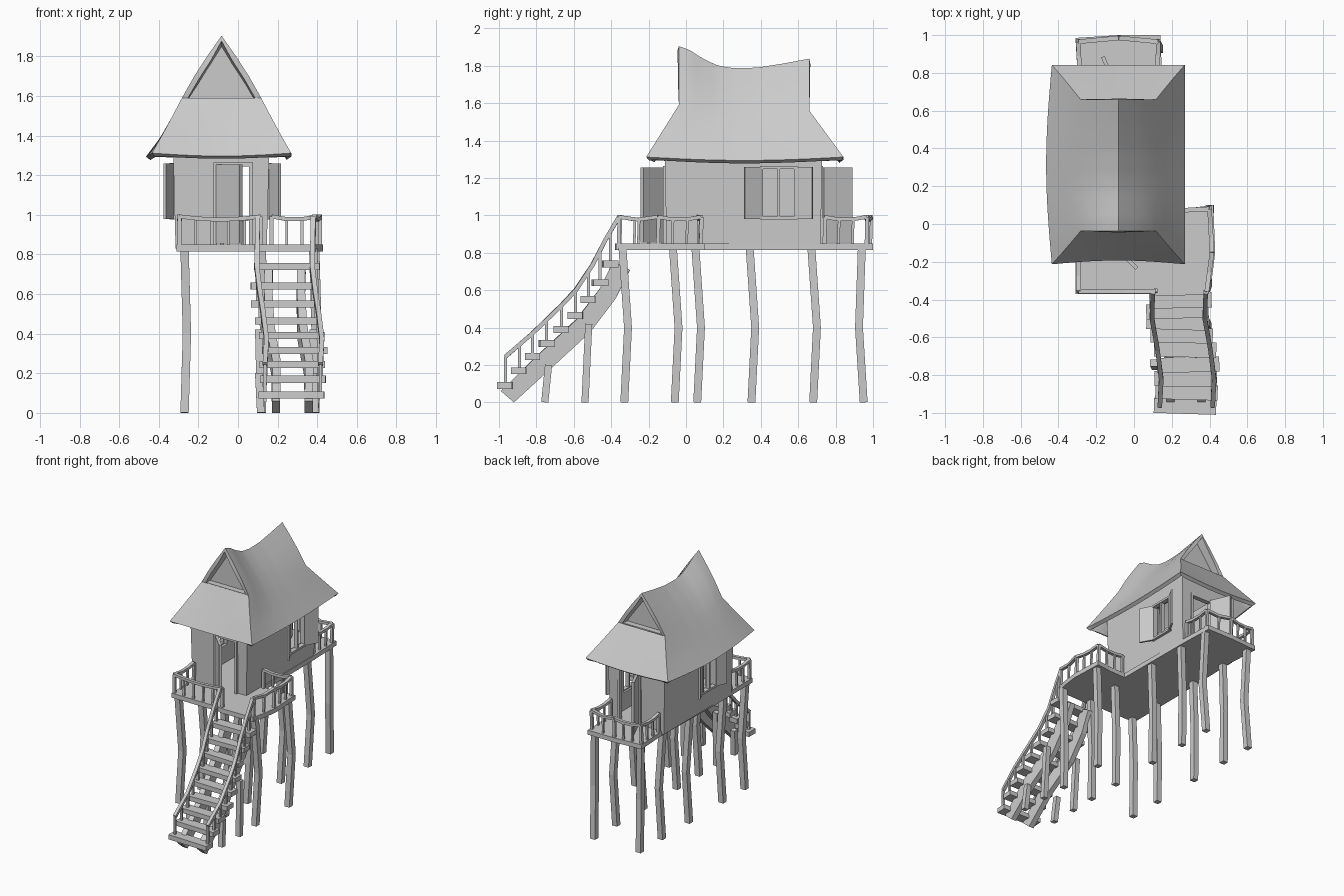
import bpy, bmesh, math, random
from mathutils import Vector, Matrix

if "Cube" in bpy.data.objects:
    bpy.data.objects.remove(bpy.data.objects["Cube"])

random.seed(4)


def interp(tbl, t):
    """Piecewise-linear lookup in (t, value) pairs."""
    for (a, va), (b, vb) in zip(tbl, tbl[1:]):
        if t <= b:
            return va + (vb - va) * max(0, (t - a) / (b - a))
    return tbl[-1][1]


def make(name, bm):
    bmesh.ops.recalc_face_normals(bm, faces=bm.faces[:])
    me = bpy.data.meshes.new(name)
    bm.to_mesh(me)
    bm.free()
    ob = bpy.data.objects.new(name, me)
    bpy.context.collection.objects.link(ob)
    return ob


def box(bm, lo, hi, turn=0):
    lo, hi = Vector(lo), Vector(hi)
    m = Matrix.Translation((lo + hi) / 2) @ Matrix.Rotation(turn, 4, 'Z') @ Matrix.Diagonal((*(hi - lo), 1))
    return bmesh.ops.create_cube(bm, size=1, matrix=m)['verts']


def sweep(bm, pts, w, h):
    """Rectangular bar along a path, cut off at the ground."""
    pts = [Vector(p) for p in pts]
    rings = []
    for i, p in enumerate(pts):
        t = (pts[min(i + 1, len(pts) - 1)] - pts[max(i - 1, 0)]).normalized()
        side = Vector((1, 0, 0)) if abs(t.z) > .9 else t.cross(Vector((0, 0, 1))).normalized()
        up = side.cross(t).normalized()
        ring = [p + side * a * w / 2 + up * b * h / 2 for a, b in ((-1, -1), (1, -1), (1, 1), (-1, 1))]
        rings.append([bm.verts.new((v.x, v.y, max(v.z, 0))) for v in ring])
    for a, b in zip(rings, rings[1:]):
        for k in range(4):
            bm.faces.new((a[k], a[k - 1], b[k - 1], b[k]))
    bm.faces.new(rings[0])
    bm.faces.new(rings[-1])


# Deck with the side wing
outline = [(-.31, -.37), (.1, -.37), (.12, -.38), (.39, -.375), (.415, -.27), (.43, -.15), (.425, -.03),
           (.42, .1), (.3, .085), (.155, .08), (.15, .73), (.14, 1), (-.08, 1), (-.31, .985), (-.295, .73), (-.31, .1)]
bm = bmesh.new()
face = bm.faces.new([bm.verts.new((x, y, .815)) for x, y in outline])
ext = bmesh.ops.extrude_face_region(bm, geom=[face])
bmesh.ops.translate(bm, vec=(0, 0, .035), verts=[v for v in ext['geom'] if isinstance(v, bmesh.types.BMVert)])
make("deck", bm)

# Bent piles
bm = bmesh.new()
piles = [(x, y) for x in (-.27, .12) for y in (-.33, -.06, .35, .68, .95)] + [(.39, .06), (.38, -.33)]
for x, y in piles:
    b = .02 if y < .9 else -.025
    sweep(bm, [(x, y, 0), (x + .012, y + b, .4), (x, y - .01, .83)], .042, .042)
for y, top in ((-.755, .2), (-.54, .42)):
    for x in (.115, .39):
        sweep(bm, [(x, y, 0), (x - .01, y + .02, top)], .038, .038)
make("piles", bm)

# Hollow walls with door and window openings
bm = bmesh.new()
for v in box(bm, (-.33, -.115, .83), (.16, .73, 1.42)):
    if v.co.z < 1:
        v.co.x = -.085 + (v.co.x + .085) * .94
        v.co.y = .31 + (v.co.y - .31) * .975
walls = make("walls", bm)
RW, LW = (.405, .585), (.12, .28)
for lo, hi in (((-.29, -.075, .85), (.12, .69, 1.6)), ((-.11, -.3, .85), (.065, 0, 1.25)),
               ((-.105, .6, .85), (.065, .9, 1.25)), ((.05, RW[0], .985), (.3, RW[1], 1.255)),
               ((-.5, LW[0], .985), (-.2, LW[1], 1.255))):
    bm = bmesh.new()
    box(bm, lo, hi)
    cutter = make("cutter", bm)
    cutter.hide_render = True
    mod = walls.modifiers.new("cut", 'BOOLEAN')
    mod.operation, mod.object, mod.solver = 'DIFFERENCE', cutter, 'EXACT'
    bpy.context.view_layer.objects.active = walls
    bpy.ops.object.modifier_apply(modifier=mod.name)
    bpy.data.objects.remove(cutter)

# Door frames and open doors
bm = bmesh.new()
for y in (-.108, .718):
    for x in (-.115, .065):
        box(bm, (x - .01, y - .015, .85), (x + .01, y + .015, 1.26))
    box(bm, (-.125, y - .015, 1.245), (.075, y + .015, 1.265))
make("door_frames", bm)
for name, a, b in (("front_door", (-.105, -.115), (.015, -.235)), ("back_door", (-.1, .735), (-.165, .885))):
    bm = bmesh.new()
    sweep(bm, [(*a, 1.055), (*b, 1.055)], .02, .4)
    make(name, bm)

# Windows: frame, mullion and open shutters
for name, x, s, (a, b), sw, out in (("right_window", .155, 1, RW, .092, .055), ("left_window", -.325, -1, LW, .085, .045)):
    bm = bmesh.new()
    mid = (a + b) / 2
    for y in (a, mid, b):
        box(bm, (x - .02, y - .007, .98), (x + .01, y + .007, 1.26))
    for z in (.985, 1.255):
        box(bm, (x - .02, a - .01, z - .008), (x + .015, b + .01, z + .008))
    make(name, bm)
    bm = bmesh.new()
    for y, d in ((a, -1), (b, 1)):
        sweep(bm, [(x + s * .005, y, 1.12), (x + s * out, y + d * sw, 1.12)], .014, .28)
    make(name + "_shutters", bm)


# Railings with sagging handrails
def railing(name, corners, step=.085):
    bm = bmesh.new()
    for (x0, y0), (x1, y1) in zip(corners, corners[1:]):
        n = max(2, round(math.hypot(x1 - x0, y1 - y0) / step))
        top = []
        for i in range(n + 1):
            u = i / n
            x, y = x0 + (x1 - x0) * u, y0 + (y1 - y0) * u
            z = .992 - .06 * u * (1 - u)
            top.append((x, y, z))
            w = .02 if i in (0, n) else .014
            sweep(bm, [(x, y, .845), (x, y + .004, z)], w, w)
        sweep(bm, top, .024, .02)
    make(name, bm)


railing("front_railing", [(-.295, -.12), (-.295, -.355), (.115, -.355)])
railing("wing_railing", [(.385, -.36), (.413, -.15), (.4, .08), (.17, .068)])
railing("back_railing", [(.125, .74), (.128, .965), (-.08, .985), (-.295, .965), (-.285, .74)])

# Staircase: winding stringers, treads, handrails
bend = [(-1, .275), (-.8, .285), (-.65, .262), (-.5, .235), (-.35, .24)]
climb = [(-.965, .09), (-.89, .17), (-.82, .245), (-.745, .315), (-.665, .39), (-.59, .465), (-.52, .55),
         (-.46, .64), (-.405, .74)]
bm = bmesh.new()
for k, (y, z) in enumerate(climb):
    cx = interp(bend, y) + random.uniform(-.012, .012)
    box(bm, (cx - .165, y - .04, z - .018), (cx + .165, y + .04, z + .018), random.uniform(-.04, .04))
make("stair_treads", bm)
bm = bmesh.new()
for off in (-.085, .08):
    line = [(-.955, .025), (-.75, .225), (-.55, .41), (-.42, .58), (-.345, .73)]
    sweep(bm, [(interp(bend, y) + off, y, z) for y, z in line], .042, .1)
make("stair_stringers", bm)
bm = bmesh.new()
rail = [(-.965, .245), (-.82, .37), (-.665, .52), (-.59, .6), (-.5, .735), (-.43, .87), (-.36, .99)]
for off in (-.14, .14):
    sweep(bm, [(interp(bend, y) + off, y, z) for y, z in rail], .024, .022)
    for y, z in climb:
        x = interp(bend, y) + off
        sweep(bm, [(x, y, z), (x, y, interp(rail, y))], .016, .016)
make("stair_handrails", bm)

# Roof: sagging ridge, flared slopes, hipped ends under small gables
ridge = [(0, 1.905), (.08, 1.885), (.18, 1.84), (.3, 1.8), (.42, 1.787), (.6, 1.79), (.8, 1.812), (1, 1.838)]
prof = [(0, 0), (.075, .18), (.14, .35), (.2, .53), (.25, .69), (.298, .84), (.352, 1)]
NY, NX = 24, 10


def slope_point(sgn, w, f, s):
    e = max(0, (f - .53) / .47)
    y0, y1 = -.038 - .175 * e, .66 + .182 * e
    eave = 1.312 - .018 * math.sin(math.pi * s)
    bulge = .03 * f * math.sin(math.pi * s) if sgn < 0 else 0
    z = interp(ridge, s) * (1 - f) + eave * f
    return Vector((-.083 + sgn * (w + bulge), y0 + (y1 - y0) * s, z))


def add_grid(bm, rows):
    vs = [[bm.verts.new(p) for p in r] for r in rows]
    for a, b in zip(vs, vs[1:]):
        for i in range(len(a) - 1):
            bm.faces.new((a[i], a[i + 1], b[i + 1], b[i]))


bm = bmesh.new()
for sgn in (-1, 1):
    add_grid(bm, [[slope_point(sgn, w, f, i / NY) for i in range(NY + 1)] for w, f in prof])
for s in (0, 1):
    rows = []
    for w, f in prof[3:]:
        l, r = slope_point(-1, w, f, s), slope_point(1, w, f, s)
        row = [l.lerp(r, i / NX) for i in range(NX + 1)]
        for i, p in enumerate(row):
            p.z -= .015 * (f - .53) / .47 * math.sin(math.pi * i / NX)
            p.y += (.02 if s == 0 else 0) * math.sin(math.pi * i / NX) * (f - .53) / .47
        rows.append(row)
    add_grid(bm, rows)
bmesh.ops.remove_doubles(bm, verts=bm.verts[:], dist=.0005)
bmesh.ops.recalc_face_normals(bm, faces=bm.faces[:])
if sum(f.normal.z for f in bm.faces) < 0:
    bmesh.ops.reverse_faces(bm, faces=bm.faces[:])
me = bpy.data.meshes.new("roof")
bm.to_mesh(me)
bm.free()
roof = bpy.data.objects.new("roof", me)
bpy.context.collection.objects.link(roof)
mod = roof.modifiers.new("thickness", 'SOLIDIFY')
mod.thickness, mod.offset = .028, -1
bpy.context.view_layer.objects.active = roof
roof.select_set(True)
bpy.ops.object.modifier_apply(modifier=mod.name)
bpy.ops.object.shade_smooth_by_angle(angle=math.radians(35))

# Recessed gable panels with a ledge
bm = bmesh.new()
for y, d, base, apex in ((-.03, 1, 1.59, 1.85), (.65, -1, 1.56, 1.785)):
    tri = [(-.083 - .165, base), (-.083 + .165, base), (-.083, apex)]
    a = [bm.verts.new((x, y + d * .045, z)) for x, z in tri]
    b = [bm.verts.new((x, y + d * .06, z)) for x, z in tri]
    bm.faces.new(a)
    bm.faces.new(b)
    for k in range(3):
        bm.faces.new((a[k], a[k - 1], b[k - 1], b[k]))
    box(bm, (-.248, min(y, y + d * .06), base - .015), (.082, max(y, y + d * .06), base))
make("gable_panels", bm)
